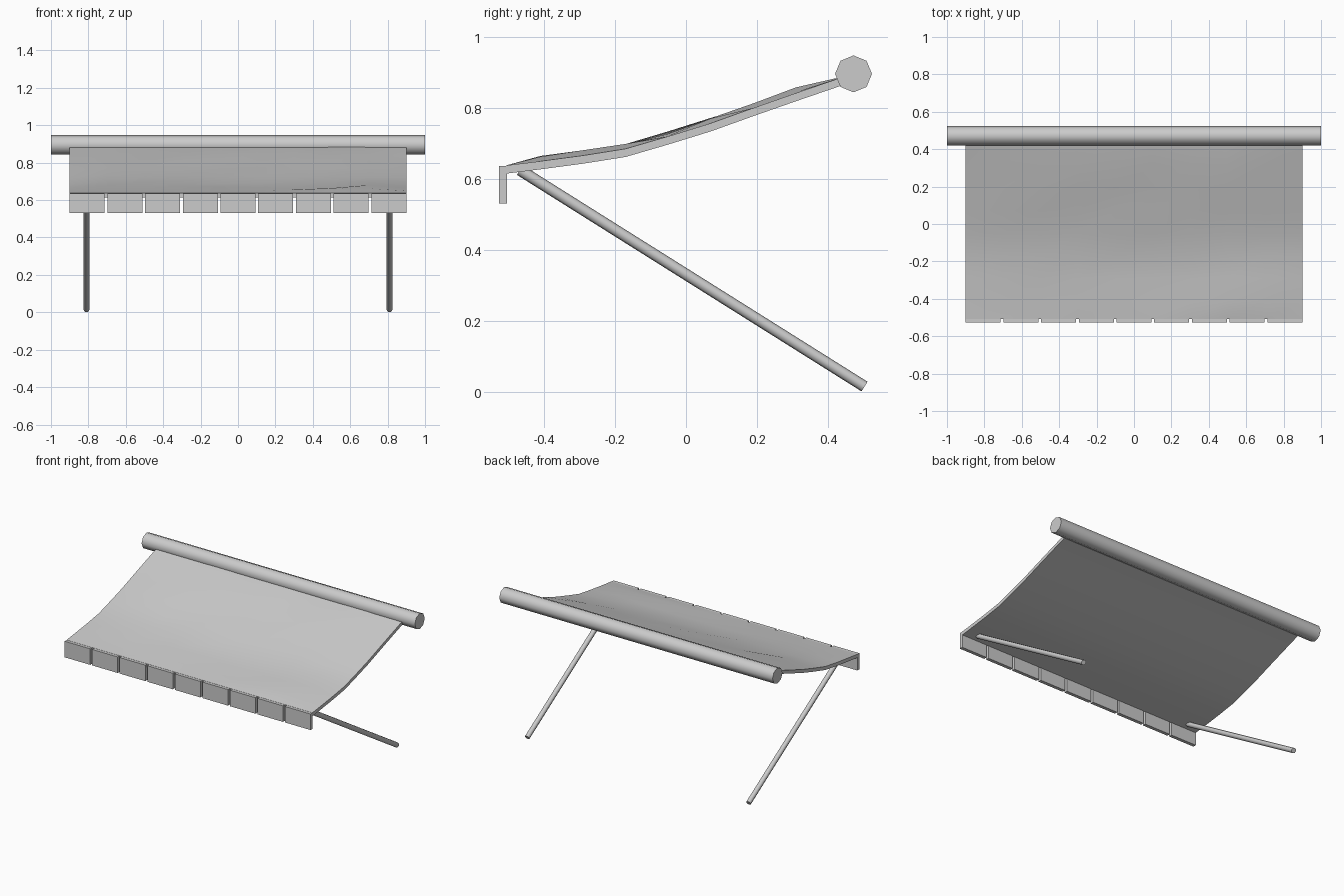
import bpy, bmesh, math, random
from mathutils import Vector

random.seed(4)
old = bpy.data.objects.get("Cube")
if old:
    bpy.data.objects.remove(old, do_unlink=True)

grey = bpy.data.materials.new("light grey")
grey.use_nodes = True
grey.diffuse_color = (0.6, 0.6, 0.6, 1)
grey.node_tree.nodes["Principled BSDF"].inputs["Base Color"].default_value = (0.6, 0.6, 0.6, 1)


def finish(bm, name, smooth=True):
    bmesh.ops.recalc_face_normals(bm, faces=bm.faces)
    mesh = bpy.data.meshes.new(name)
    bm.to_mesh(mesh)
    bm.free()
    mesh.materials.append(grey)
    obj = bpy.data.objects.new(name, mesh)
    bpy.context.collection.objects.link(obj)
    if smooth:
        bpy.ops.object.select_all(action='DESELECT')
        obj.select_set(True)
        bpy.context.view_layer.objects.active = obj
        bpy.ops.object.shade_smooth_by_angle(angle=math.radians(50))
    return obj


def rod(name, start, end, radius):
    start, end = Vector(start), Vector(end)
    bm = bmesh.new()
    bmesh.ops.create_cone(bm, cap_ends=True, segments=8, radius1=radius,
                          radius2=radius, depth=(end - start).length)
    turn = (end - start).to_track_quat('Z', 'Y').to_matrix()
    bmesh.ops.rotate(bm, verts=bm.verts, matrix=turn)
    bmesh.ops.translate(bm, verts=bm.verts, vec=(start + end) / 2)
    return finish(bm, name)


# Roller tube and the two slanted support arms
rod("roller_tube", (-1, 0.472, 0.895), (1, 0.472, 0.895), 0.052)
for side, x in (("left", 0.81), ("right", -0.81)):
    rod(side + "_support_arm", (x, 0.503, 0.014), (x, -0.468, 0.624), 0.016)

# Sagging fabric sheet: (y, z) profile of the top, slightly rumpled inside
profile = [(-0.507, 0.637), (-0.41, 0.649), (-0.29, 0.665), (-0.17, 0.684), (-0.05, 0.719),
           (0.07, 0.756), (0.19, 0.799), (0.31, 0.841), (0.45, 0.889)]
columns = 9
thick = 0.023
bm = bmesh.new()
top, bottom = [], []
for j, (y, z) in enumerate(profile):
    row_top, row_bottom = [], []
    for i in range(columns + 1):
        x = -0.9 + 1.8 * i / columns
        inside = 0 < i < columns and 0 < j < len(profile) - 1
        lift = random.uniform(0, 0.016) if inside else 0
        row_top.append(bm.verts.new((x, y, z + lift)))
        row_bottom.append(bm.verts.new((x, y, z - thick)))
    top.append(row_top)
    bottom.append(row_bottom)
for j in range(len(profile) - 1):
    for i in range(columns):
        for g in (top, bottom):
            bm.faces.new((g[j][i], g[j][i + 1], g[j + 1][i + 1], g[j + 1][i]))
    for i in (0, columns):
        bm.faces.new((top[j][i], top[j + 1][i], bottom[j + 1][i], bottom[j][i]))
for j in (0, -1):
    for i in range(columns):
        bm.faces.new((top[j][i], top[j][i + 1], bottom[j][i + 1], bottom[j][i]))
finish(bm, "canopy_sheet")

# Row of hanging valance flaps along the front edge
flaps, width = 9, 0.187
for i in range(flaps):
    x = -0.9 + width / 2 + i * (1.8 - width) / (flaps - 1)
    bm = bmesh.new()
    bmesh.ops.create_cube(bm, size=1)
    bmesh.ops.scale(bm, verts=bm.verts, vec=(width, 0.022, 0.106))
    bmesh.ops.translate(bm, verts=bm.verts, vec=(x, -0.516, 0.583))
    finish(bm, f"valance_flap_{i + 1}", smooth=False)
